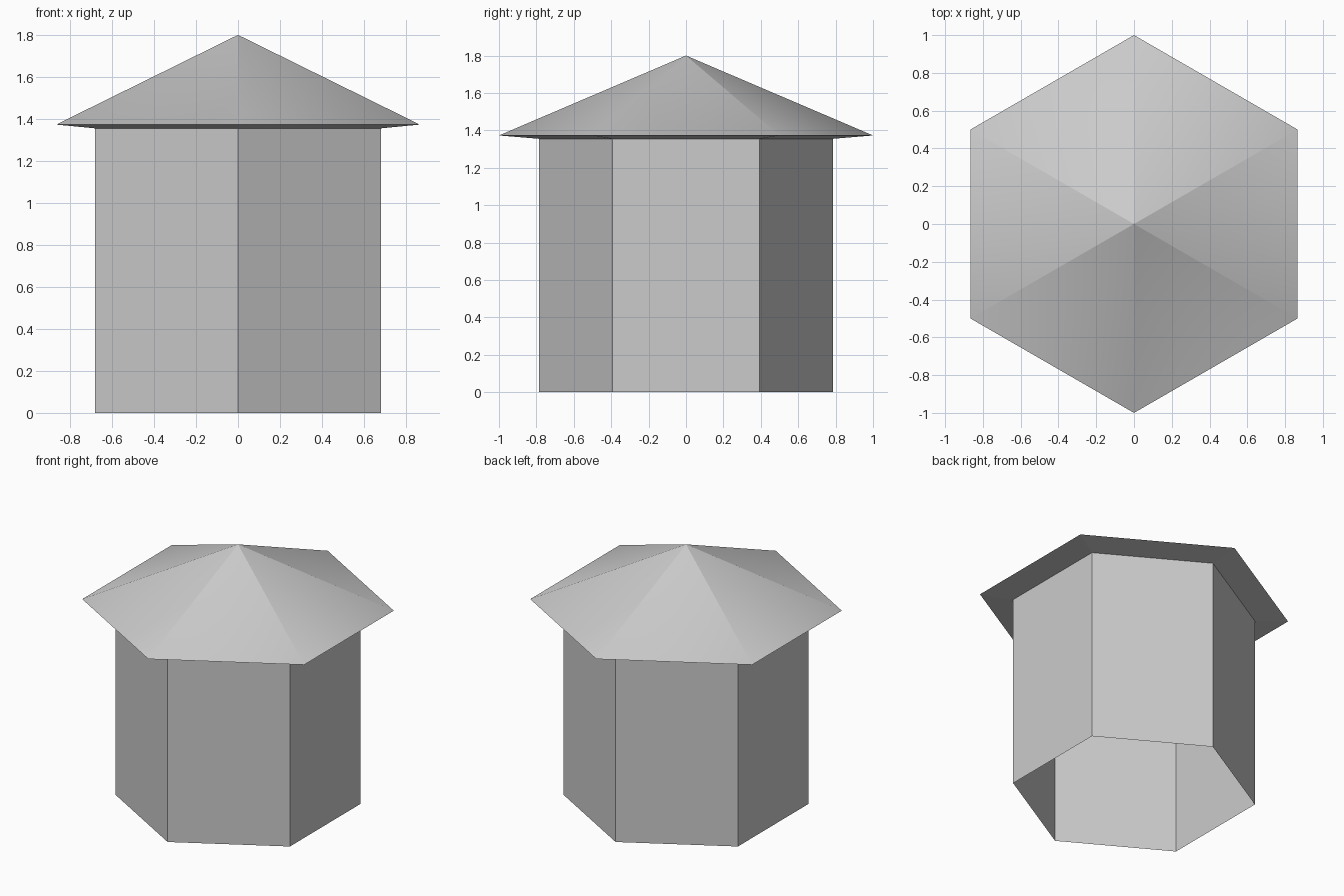
import bpy
import math
from mathutils import Vector

cube = bpy.data.objects.get("Cube")
if cube:
    bpy.data.objects.remove(cube, do_unlink=True)

SIDES = 6
WALL_R, WALL_TOP = 0.785, 1.355
EAVE_R, EAVE_Z = 1.0, 1.373
APEX_Z = 1.8

grey = bpy.data.materials.new("light_grey")
grey.use_nodes = True
colour = (0.6, 0.6, 0.6, 1)
grey.diffuse_color = colour
grey.node_tree.nodes["Principled BSDF"].inputs["Base Color"].default_value = colour


def ring(radius, z):
    """Hexagon corners, with one corner pointing to the front."""
    angles = [math.tau * i / SIDES - math.pi / 2 for i in range(SIDES)]
    return [(radius * math.cos(a), radius * math.sin(a), z) for a in angles]


def band(lower, upper):
    """Quads joining two rings, given their first vertex indices."""
    quads = []
    for i in range(SIDES):
        j = (i + 1) % SIDES
        quads.append((lower + i, lower + j, upper + j, upper + i))
    return quads


def build(name, verts, faces):
    mesh = bpy.data.meshes.new(name)
    mesh.from_pydata(verts, [], faces)
    mesh.materials.append(grey)
    mesh.update()
    obj = bpy.data.objects.new(name, mesh)
    bpy.context.collection.objects.link(obj)
    return obj


# Open-bottomed walls
build("walls", ring(WALL_R, 0) + ring(WALL_R, WALL_TOP), band(0, SIDES))

# Sloping underside of the eaves
build("eaves", ring(WALL_R, WALL_TOP) + ring(EAVE_R, EAVE_Z), band(0, SIDES))

# Pointed roof
fan = [(i, (i + 1) % SIDES, SIDES) for i in range(SIDES)]
roof = build("roof", ring(EAVE_R, EAVE_Z) + [(0, 0, APEX_Z)], fan).data

# Ridges blend at the eave corners and sharpen toward the peak
for face in roof.polygons:
    face.use_smooth = True
corner_normals = []
for face in roof.polygons:
    for index in face.vertices:
        normal = Vector((0, 0, 0))
        for other in roof.polygons:
            if other == face or (index != SIDES and index in other.vertices):
                normal += other.normal
        corner_normals.append(normal.normalized())
roof.normals_split_custom_set(corner_normals)
